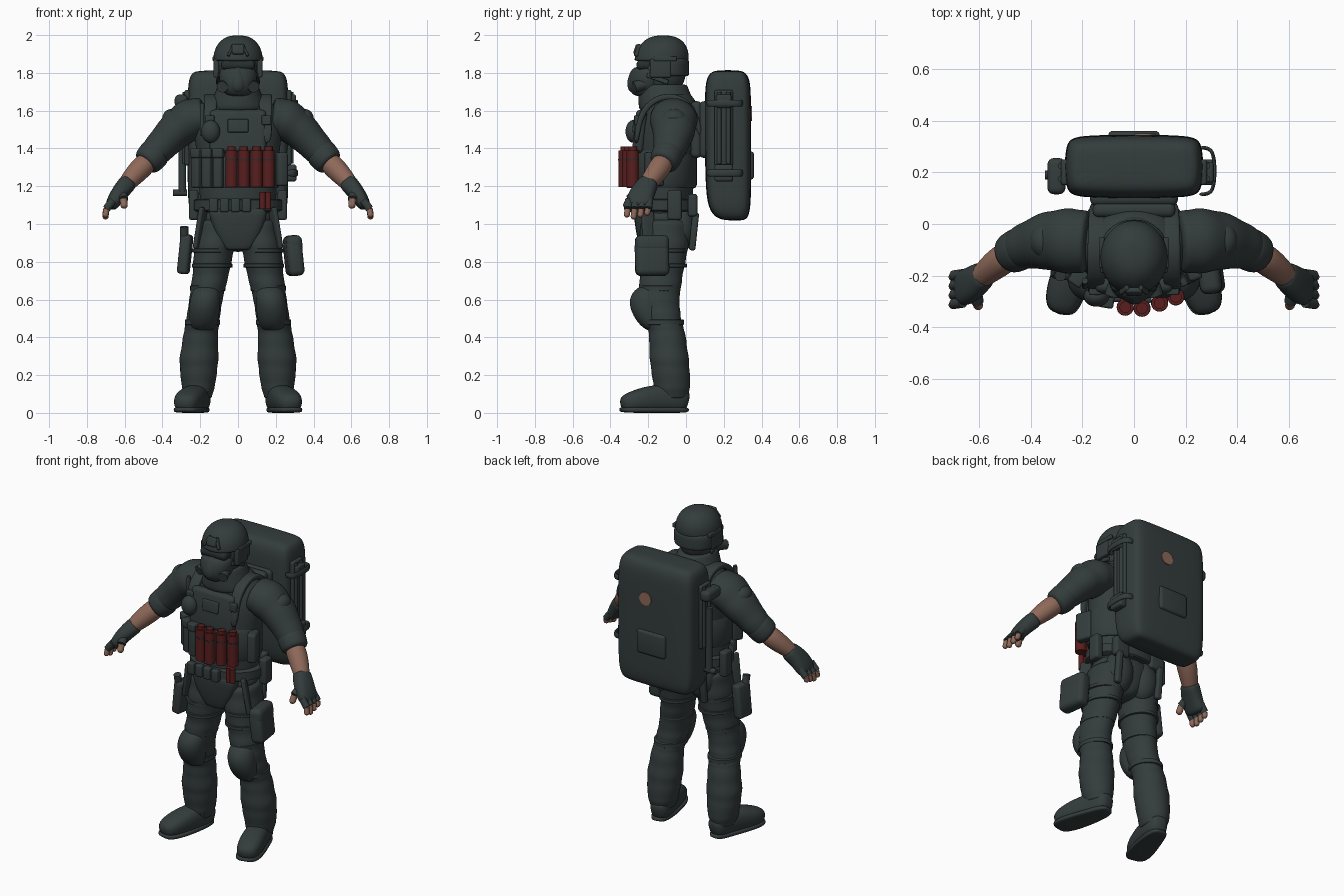
import bpy, bmesh, math
from mathutils import Vector, Matrix, Euler

cube = bpy.data.objects.get("Cube")
if cube:
    bpy.data.objects.remove(cube)


def material(name, *rgb):
    mat = bpy.data.materials.new(name)
    mat.use_nodes = True
    mat.diffuse_color = (*rgb, 1)
    mat.node_tree.nodes["Principled BSDF"].inputs["Base Color"].default_value = (*rgb, 1)
    return mat


fabric = material("dark slate fabric", .034, .046, .045)
shade = material("dark seam grey", .02, .027, .027)
skin = material("warm skin", .27, .14, .1)
red = material("deep red", .1, .013, .013)
hard_parts = []


def finish(name, bm, mat, mirror, subdivide=0):
    """Turn a bmesh in world coordinates into a finished, optionally mirrored object."""
    bmesh.ops.recalc_face_normals(bm, faces=bm.faces)
    mesh = bpy.data.meshes.new(name)
    bm.to_mesh(mesh)
    bm.free()
    mesh.materials.append(mat)
    obj = bpy.data.objects.new(name, mesh)
    bpy.context.collection.objects.link(obj)
    for poly in mesh.polygons:
        poly.use_smooth = True
    if subdivide:
        sub = obj.modifiers.new("Smooth", "SUBSURF")
        sub.levels = sub.render_levels = subdivide
    else:
        hard_parts.append(obj)
    if mirror:
        obj.modifiers.new("Mirror", "MIRROR").use_mirror_merge = False
    return obj


def loft(name, rings, mat=fabric, mirror=False, upright=False, ref=(1, 0, 0), square=1, hard=False):
    """Skin elliptical rings (x, y, z, radius along ref, other radius)."""
    bm = bmesh.new()
    count = 32 if hard else 16
    centres = [Vector(ring[:3]) for ring in rings]
    loops = []
    for i, ring in enumerate(rings):
        before, after = centres[max(i - 1, 0)], centres[min(i + 1, len(rings) - 1)]
        axis = Vector((0, 0, 1)) if upright else (after - before).normalized()
        u = Vector(ref)
        u = (u - axis * u.dot(axis)).normalized()
        v = axis.cross(u)
        loop = []
        for k in range(count):
            angle = math.tau * k / count
            c, s = math.cos(angle), math.sin(angle)
            c, s = (math.copysign(abs(w) ** square, w) for w in (c, s))
            loop.append(bm.verts.new(centres[i] + u * c * ring[3] + v * s * ring[-1]))
        loops.append(loop)
    for low, high in zip(loops, loops[1:]):
        for k in range(count):
            n = (k + 1) % count
            bm.faces.new((low[k], low[n], high[n], high[k]))
    bm.faces.new(loops[0])
    bm.faces.new(loops[-1])
    return finish(name, bm, mat, mirror, 0 if hard else 2)


def wrinkled(rings, depth, steps=4):
    """Insert rings between the given ones and ripple their radii like bunched cloth."""
    result = []
    for low, high in zip(rings, rings[1:]):
        for i in range(steps):
            ring = [a + (b - a) * i / steps for a, b in zip(low, high)]
            ripple = 1 + depth * math.sin(len(result) * 2.2)
            result.append((*ring[:3], ring[3] * ripple, ring[4] * ripple))
    return result + [rings[-1]]


def band(name, at, wide, deep, tall, mat=fabric, mirror=False):
    """Upright strap with softened rims around a limb or the body."""
    x, y, z = at
    rows = ((-.5, .95), (-.4, 1), (.4, 1), (.5, .95))
    rings = [(x, y, z + tall * h, wide * s, deep * s) for h, s in rows]
    return loft(name, rings, mat, mirror, upright=True, hard=True)


def box(name, at, size, bevel=.01, turn=(0, 0, 0), mat=fabric, mirror=False):
    bm = bmesh.new()
    bmesh.ops.create_cube(bm, size=1, matrix=Matrix.Diagonal((*size, 1)))
    bmesh.ops.bevel(bm, geom=bm.edges[:], offset=bevel, segments=4, profile=.5, affect="EDGES")
    turned = Euler([math.radians(a) for a in turn]).to_matrix().to_4x4()
    bm.transform(Matrix.Translation(at) @ turned)
    return finish(name, bm, mat, mirror)


def ball(name, at, radii, turn=(0, 0, 0), mat=fabric, mirror=False):
    bm = bmesh.new()
    bmesh.ops.create_uvsphere(bm, u_segments=28, v_segments=16, radius=1)
    turned = Euler([math.radians(a) for a in turn]).to_matrix().to_4x4()
    bm.transform(Matrix.Translation(at) @ turned @ Matrix.Diagonal((*radii, 1)))
    return finish(name, bm, mat, mirror)


def rod(name, start, end, radius, mat=fabric, mirror=False):
    return loft(name, [(*start, radius), (*end, radius)], mat, mirror, ref=(.3, .8, .5), hard=True)


# Trunk and pelvis
loft("torso", [(0, -.11, .98, .18, .13), (0, -.11, 1.12, .21, .15), (0, -.11, 1.26, .21, .155),
               (0, -.1, 1.42, .23, .17), (0, -.08, 1.56, .25, .165), (0, -.08, 1.65, .18, .14),
               (0, -.1, 1.71, .1, .11)], upright=True)
loft("pelvis", [(0, -.11, .85, .05, .09), (0, -.11, .91, .13, .13), (0, -.11, 1, .2, .15),
                (0, -.11, 1.1, .21, .155)], upright=True)
loft("groin_panel", [(0, -.2, .862, .065, .035), (0, -.2, .87, .075, .045), (0, -.215, .95, .125, .05),
                     (0, -.225, 1.03, .15, .05), (0, -.23, 1.1, .165, .05)], upright=True, square=.6)
ball("seat", (.09, -.03, .98), (.09, .08, .13), mirror=True)

# Legs of bunched cloth, with knee pads
leg = [(.11, -.11, 1.03, .1, .13), (.125, -.12, .88, .11, .136), (.145, -.13, .73, .098, .115),
       (.17, -.145, .6, .09, .112), (.185, -.125, .5, .09, .1), (.197, -.1, .42, .093, .098),
       (.207, -.088, .28, .106, .106), (.21, -.075, .15, .092, .1), (.21, -.075, .07, .07, .085)]
loft("trouser_leg", wrinkled(leg, .025), mirror=True, upright=True)
loft("knee_pad", [(.185, -.16, .43, .05, .04), (.182, -.185, .47, .076, .07), (.178, -.208, .55, .085, .093),
                  (.172, -.21, .62, .082, .092), (.165, -.185, .68, .06, .06)], mirror=True, upright=True)
for z, x, y in ((.66, .16, -.138), (.48, .188, -.12)):
    band("knee_strap", (x, y, z), .093, .109, .03, mirror=True)

# Boots turned slightly outward
loft("boot", [(.195, .015, .06, .035, .045), (.2, -.02, .07, .062, .068), (.216, -.1, .078, .069, .078),
              (.246, -.2, .072, .075, .072), (.272, -.28, .06, .075, .058),
              (.288, -.348, .045, .05, .04)], mirror=True, square=.8)
loft("boot_sole", [(.195, .02, .016, .045, .016), (.212, -.08, .016, .066, .016),
                   (.245, -.2, .016, .078, .016), (.272, -.29, .016, .077, .016),
                   (.288, -.352, .018, .05, .014)], mirror=True, square=.5)
band("boot_collar", (.21, -.08, .13), .078, .09, .04, mirror=True)

# Arms: rolled sleeves, bare forearms, fingerless gloves
sleeve = [(.17, -.07, 1.57, .12, .1), (.25, -.065, 1.555, .13, .115), (.335, -.065, 1.49, .115, .1),
          (.42, -.085, 1.4, .09, .085), (.482, -.115, 1.33, .07, .07)]
loft("sleeve", wrinkled(sleeve, .02, 3), mirror=True, ref=(0, 1, 0))
loft("rolled_cuff", [(.425, -.09, 1.39, .08), (.44, -.095, 1.375, .086), (.478, -.115, 1.332, .082),
                     (.495, -.125, 1.315, .066)], mirror=True, ref=(0, 1, 0))
ball("shoulder_patch", (.335, -.065, 1.54), (.06, .075, .075), turn=(0, 40, 0), mirror=True)
loft("forearm", [(.46, -.105, 1.35, .06), (.525, -.148, 1.285, .061), (.575, -.19, 1.23, .05),
                 (.61, -.22, 1.19, .04)], skin, mirror=True, ref=(0, 1, 0))
loft("glove", [(.575, -.19, 1.228, .05, .046), (.592, -.203, 1.207, .056, .05),
               (.622, -.228, 1.172, .066, .046), (.655, -.247, 1.125, .073, .04),
               (.68, -.25, 1.08, .066, .03)], mirror=True, ref=(0, 1, 0), square=.8)
for i in range(4):
    y = -.195 - i * .036
    knuckle, middle = (.662, y, 1.125), (.697, y - .005, 1.08)
    tip = (.701, y - .01, 1.04 + .01 * abs(i - 2))
    rod("glove_finger", knuckle, middle, .021, mirror=True)
    rod("finger", middle, tip, .016, skin, mirror=True)
    ball("fingertip", tip, (.016, .016, .016), mat=skin, mirror=True)
rod("glove_thumb", (.618, -.245, 1.175), (.606, -.3, 1.13), .025, mirror=True)
rod("thumb", (.606, -.3, 1.13), (.603, -.314, 1.1), .019, skin, mirror=True)
ball("thumb_tip", (.603, -.314, 1.1), (.019, .019, .019), mat=skin, mirror=True)

# Head, helmet and breathing mask
loft("collar", [(0, -.09, 1.58, .17, .16), (0, -.1, 1.63, .155, .155), (0, -.115, 1.69, .125, .14),
                (0, -.12, 1.735, .11, .13), (0, -.12, 1.74, .1, .12)], upright=True)
ball("head", (0, -.13, 1.81), (.105, .13, .14))
loft("helmet_shell", [(0, -.13, 1.862, .13, .143), (0, -.13, 1.866, .135, .148),
                      (0, -.125, 1.92, .13, .142), (0, -.12, 1.972, .098, .108),
                      (0, -.12, 2, .045, .05)], upright=True)
loft("helmet_nape", [(0, -.085, 1.782, .12, .098), (0, -.085, 1.785, .127, .105),
                     (0, -.088, 1.84, .13, .107), (0, -.088, 1.9, .13, .107)], upright=True)
box("ear_guard", (.115, -.135, 1.825), (.03, .11, .1), mirror=True)
box("helmet_rail", (.124, -.11, 1.875), (.02, .12, .026), .006, mirror=True)
box("lamp_mount", (0, -.262, 1.925), (.065, .022, .055), turn=(-18, 0, 0))
box("mount_arm", (.038, -.255, 1.92), (.014, .022, .07), .005, turn=(-18, -25, 0), mirror=True)
box("goggles", (0, -.222, 1.842), (.18, .08, .05), .022, mat=shade)
loft("mask", [(0, -.205, 1.675, .05, .06), (0, -.21, 1.69, .075, .082), (0, -.21, 1.74, .1, .1),
              (0, -.205, 1.79, .104, .094), (0, -.2, 1.822, .095, .085), (0, -.2, 1.828, .07, .06)],
     upright=True)
rod("mask_filter", (.06, -.2, 1.745), (.084, -.275, 1.725), .03, mirror=True)
loft("mask_snout", [(0, -.265, 1.69, .03, .03), (0, -.27, 1.73, .05, .046),
                    (0, -.264, 1.78, .042, .044), (0, -.25, 1.835, .018, .03)], upright=True)
box("chin_strap", (.104, -.15, 1.77), (.014, .12, .025), .005, turn=(-20, 0, -6), mirror=True)

# Armoured vest, straps and belt
band("cummerbund", (0, -.11, 1.29), .222, .168, .2)
box("chest_plate", (0, -.245, 1.49), (.3, .06, .23), .025, turn=(-6, 0, 0))
box("chest_label", (0, -.272, 1.52), (.11, .02, .07), .006, turn=(-6, 0, 0))
box("back_plate", (0, .055, 1.5), (.32, .06, .3), .025)
loft("shoulder_strap", [(.15, -.265, 1.42, .03, .015), (.15, -.25, 1.56, .03, .016),
                        (.145, -.19, 1.65, .036, .018), (.14, -.08, 1.69, .04, .018),
                        (.14, .04, 1.63, .036, .018), (.14, .08, 1.45, .03, .016)],
     mirror=True, square=.5)
box("strap_buckle", (.15, -.262, 1.55), (.05, .025, .05), .006, mirror=True)
ball("radio", (-.145, -.28, 1.49), (.05, .04, .06))
rod("radio_aerial", (-.19, -.24, 1.47), (-.19, -.22, 1.64), .012)
band("belt", (0, -.11, 1.1), .232, .17, .065)
for i in range(4):
    box("belt_pouch", (-.13 + i * .058, -.278 - .003 * i, 1.1), (.048, .04, .075))
box("hip_pouch", (.235, -.06, 1.1), (.05, .075, .16), .015, mirror=True)
box("rear_pouch", (.13, .035, 1.1), (.1, .05, .12), .015, mirror=True)
for i, (x, y) in enumerate(((-.215, -.2), (-.16, -.26), (-.105, -.285))):
    box("magazine_pouch", (x, y, 1.29), (.052, .065, .2), .014, turn=(0, 0, -35 + i * 13))
    box("pouch_flap", (x, y - .005, 1.375), (.058, .07, .05), .01, turn=(0, 0, -35 + i * 13))
box("side_pouch", (.225, -.17, 1.29), (.055, .1, .18), .015, turn=(0, 0, 20))

# Red canisters
for x, y in ((-.034, -.322), (.031, -.326), (.099, -.306), (.162, -.282)):
    rod("canister", (x, y, 1.195), (x, y, 1.39), .032, red)
    rod("canister_cap", (x, y, 1.38), (x, y, 1.41), .022, red)
    band("canister_band", (x, y, 1.34), .033, .033, .01, shade)
for x in (.13, .16):
    rod("small_canister", (x, -.28, 1.08), (x, -.28, 1.17), .016, red)

# Thigh gear
box("thigh_pouch", (.295, -.18, .82), (.085, .18, .19), .03, turn=(0, -6, 8))
box("thigh_pouch_flap", (.29, -.18, .895), (.085, .18, .09), .03, turn=(0, -6, 8))
box("holster", (-.28, -.16, .84), (.06, .11, .21), .02, turn=(0, 6, -8))
rod("holster_grip", (-.285, -.18, .9), (-.285, -.2, .985), .022)
box("drop_strap", (.2, -.2, .98), (.025, .07, .22), .008, turn=(0, -10, 25), mirror=True)
for z in (.78, .86):
    band("thigh_strap", (.137, -.126, z), .107, .13, .022, mirror=True)
box("rear_tab", (.15, .042, .96), (.04, .035, .2), .012, turn=(-6, 0, 0), mirror=True)

# Large backpack with side fittings
loft("backpack", [(0, .26, 1.018, .2, .04), (0, .243, 1.03, .24, .085), (0, .23, 1.08, .264, .112),
                  (0, .223, 1.2, .27, .124), (0, .222, 1.65, .27, .124), (0, .222, 1.75, .266, .12),
                  (0, .222, 1.8, .25, .1), (0, .222, 1.815, .21, .06)], upright=True, square=.35)
box("backpack_bump", (0, .335, 1.31), (.2, .05, .15), .018)
rod("round_badge", (.042, .335, 1.585), (.042, .35, 1.585), .041, skin)
box("backpack_pad", (0, .1, 1.5), (.34, .06, .3), .025)
box("side_fitting", (.268, .2, 1.51), (.03, .1, .4), .012, mirror=True)
for y in (.175, .225):
    rod("side_tube", (.283, y, 1.32), (.283, y, 1.7), .012, mirror=True)
box("side_clip", (.285, .2, 1.65), (.045, .08, .07), mirror=True)
box("side_block", (.285, .2, 1.27), (.05, .1, .09), .015)
box("tool_sheath", (-.3, .185, 1.65), (.07, .14, .07), .025)
rod("tool_shaft", (-.295, .19, 1.17), (-.295, .19, 1.56), .02)
rod("tool_handle", (-.345, .19, 1.165), (-.27, .19, 1.165), .017)
for z in (1.27, 1.64):
    path = ((.25, .115), (.295, .115), (.312, .15), (.312, .26), (.295, .295), (.25, .295))
    loft("side_loop", [(x, y, z, .018, .008) for x, y in path], ref=(0, 0, 1))

# Keep crisp edges on the hard parts
bpy.ops.object.select_all(action="DESELECT")
for part in hard_parts:
    part.select_set(True)
bpy.context.view_layer.objects.active = hard_parts[0]
bpy.ops.object.shade_smooth_by_angle(angle=math.radians(35))
